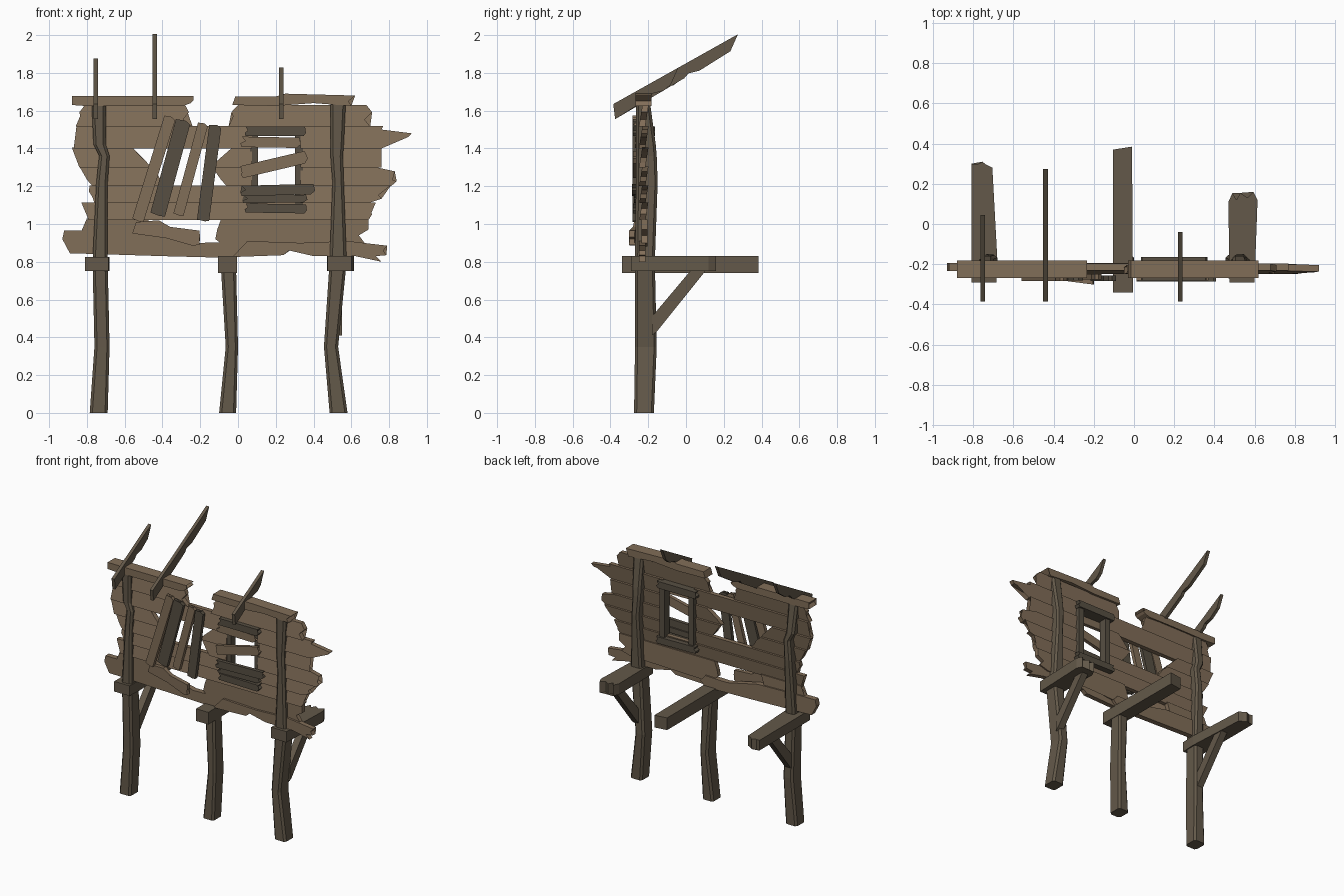
import bpy, bmesh, math
from mathutils import Vector


def material(name, rgb):
    m = bpy.data.materials.new(name)
    m.diffuse_color = (*rgb, 1)
    return m


LIGHT = material("weathered_plank", (0.222, 0.156, 0.098))
POST = material("aged_timber", (0.125, 0.099, 0.067))
DARK = material("dark_board", (0.095, 0.078, 0.055))


def finish(name, bm, mat):
    bmesh.ops.recalc_face_normals(bm, faces=bm.faces)
    me = bpy.data.meshes.new(name)
    bm.to_mesh(me)
    bm.free()
    me.materials.append(mat)
    ob = bpy.data.objects.new(name, me)
    bpy.context.collection.objects.link(ob)
    return ob


def prism(name, pts, plane, a, b, mat, warp=None):
    """Extrude a flat outline from a to b along the axis missing from plane."""
    put = {"xz": lambda p, d: (p[0], d, p[1]),
           "yz": lambda p, d: (d, p[0], p[1]),
           "xy": lambda p, d: (p[0], p[1], d)}[plane]
    bm = bmesh.new()
    r0 = [bm.verts.new(put(p, a)) for p in pts]
    r1 = [bm.verts.new(put(p, b)) for p in pts]
    n = len(pts)
    caps = [bm.faces.new(r0), bm.faces.new(r1[::-1])]
    for i in range(n):
        bm.faces.new((r0[i], r0[(i + 1) % n], r1[(i + 1) % n], r1[i]))
    bmesh.ops.triangulate(bm, faces=caps)
    if warp:
        for v in bm.verts:
            v.co.y += warp(v.co)
    return finish(name, bm, mat)


def post(name, sections, mat=POST):
    """Crooked post: chamfered sections (z, x0, x1, y0, y1) joined upward."""
    bm = bmesh.new()
    rings = []
    for z, x0, x1, y0, y1 in sections:
        c = 0.014
        ring = [(x0 + c, y0), (x1 - c, y0), (x1, y0 + c), (x1, y1 - c),
                (x1 - c, y1), (x0 + c, y1), (x0, y1 - c), (x0, y0 + c)]
        rings.append([bm.verts.new((x, y, z)) for x, y in ring])
    for lo, hi in zip(rings, rings[1:]):
        for i in range(8):
            j = (i + 1) % 8
            bm.faces.new((lo[i], lo[j], hi[j], hi[i]))
    bm.faces.new(rings[0])
    bm.faces.new(rings[-1])
    return finish(name, bm, mat)


def row(name, zb, zt, left, right):
    """Wall plank with broken ends; left/right list x from bottom to top."""
    def side(xs):
        return [(x, zb + (zt - zb) * i / (len(xs) - 1)) for i, x in enumerate(xs)]
    pts = side(left)[::-1] + side(right)
    zc = (zb + zt) / 2
    prism(name, pts, "xz", -0.24, -0.207, LIGHT, lambda c: 0.16 * (c.z - zc))


def board(name, p, q, w, y, mat, t=0.026, split=0.012, lean=0.0):
    """Nailed board from p to q in the front plane, with split ends."""
    p, q = Vector(p), Vector(q)
    d = (q - p).normalized()
    n = Vector((-d.y, d.x)) * w / 2
    pts = [p + n, p + n * 0.2 + d * split, p - n * 0.3 - d * split * 0.4, p - n,
           q - n - d * split * 0.7, q - n * 0.3 + d * split * 0.4, q + n * 0.2 - d * split, q + n]
    prism(name, pts, "xz", y, y + t, mat, lambda c: lean * (c.x - p.x))


# Three crooked posts
post("left_post", [(0, -.785, -.69, -.275, -.17), (.35, -.76, -.68, -.27, -.155),
                   (.8, -.77, -.69, -.27, -.165), (1.22, -.75, -.69, -.265, -.15),
                   (1.36, -.735, -.68, -.265, -.155), (1.42, -.765, -.70, -.265, -.16),
                   (1.64, -.775, -.70, -.265, -.19)])
post("middle_post", [(0, -.10, -.01, -.275, -.17), (.35, -.065, .0, -.27, -.155),
                     (.76, -.09, -.01, -.265, -.165)])
post("right_post", [(0, .485, .58, -.275, -.17), (.35, .455, .53, -.27, -.155),
                    (.8, .485, .575, -.27, -.165), (1.22, .50, .56, -.265, -.15),
                    (1.36, .49, .555, -.265, -.155), (1.42, .49, .56, -.265, -.16),
                    (1.64, .49, .57, -.265, -.19)])

# Floor beams reaching back, with broken ends
prism("left_beam", [(-.81, -.29), (-.685, -.29), (-.68, -.18), (-.705, .28), (-.735, .295),
                    (-.755, .31), (-.785, .295), (-.81, .30)], "xy", .75, .825, POST)
prism("middle_beam", [(-.105, -.34), (-.005, -.34), (-.01, .385), (-.105, .37)],
      "xy", .74, .83, POST)
prism("right_beam", [(.475, -.29), (.60, -.29), (.615, .12), (.595, .16), (.565, .13),
                     (.53, .155), (.51, .12), (.49, .155), (.47, .11)], "xy", .75, .83, POST)

# Diagonal braces below the outer beams
for side, x in (("left", -.725), ("right", .525)):
    prism(side + "_brace", [(-.18, .41), (-.155, .43), (.11, .76), (.03, .76), (-.18, .51)],
          "yz", x - .025, x + .025, POST)

# Sloping rafters, broken at different lengths
for name, x, e in (("left_rafter", -.753, .045), ("long_rafter", -.44, .275),
                   ("right_rafter", .23, -.04)):
    top = 1.635 + .56 * (e + .385)
    low = top - .09
    m = -.385 + (e + .385) * .6
    zm = 1.635 + .56 * (m + .385)
    prism(name, [(-.385, 1.635), (-.375, 1.555), (m - .02, zm - .085), (m, zm - .06),
                 (m + .06, zm - .045), (e - .04, low), (e, top)],
          "yz", x - .012, x + .012, POST)

# Top rails carrying the rafters
prism("left_top_rail", [(-.88, 1.63), (-.81, 1.625), (-.5, 1.635), (-.29, 1.625), (-.25, 1.64),
                        (-.235, 1.655), (-.26, 1.665), (-.235, 1.678), (-.88, 1.678), (-.86, 1.65)],
      "xz", -.268, -.182, LIGHT)
prism("right_top_rail", [(-.03, 1.63), (.2, 1.625), (.4, 1.64), (.6, 1.625), (.585, 1.65),
                         (.62, 1.68), (.25, 1.69), (.2, 1.675), (-.015, 1.675)],
      "xz", -.268, -.182, LIGHT)

# Wall planks left of the broken hole
for i, r in enumerate((
        (1.515, 1.63, (-.86, -.83, -.84, -.81), (-.24, -.29, -.26, -.28)),
        (1.30, 1.405, (-.84, -.83, -.85, -.88), (-.46, -.49, -.53, -.56)),
        (1.20, 1.305, (-.77, -.80, -.81, -.84), (-.38, -.41, -.43, -.47)))):
    row(f"left_wall_plank_{i}", *r)

# Wall planks spanning below and above the hole, up to the window
for i, r in enumerate((
        (1.40, 1.52, (-.87, -.84, -.86, -.855), (.075, .075)),
        (1.30, 1.405, (-.14, -.11, -.07, -.03), (.075, .075)),
        (1.20, 1.305, (-.06, -.09, -.10, -.14), (.075, .075)),
        (1.11, 1.205, (-.76, -.77, -.79, -.785), (.075, .075)),
        (1.02, 1.115, (-.79, -.80, -.78, -.83), (.69, .71, .69, .73)))):
    row(f"middle_wall_plank_{i}", *r)

# Wall planks right of the window, with splintered tips
for i, r in enumerate((
        (1.515, 1.63, (-.05, -.02, -.035, .0), (.70, .67, .71, .68)),
        (1.40, 1.52, (.33, .33), (.76, .70, .75, .90, .92, .76, .77)),
        (1.30, 1.405, (.33, .33), (.76, .72, .66, .70, .76)),
        (1.20, 1.305, (.33, .33), (.81, .84, .76, .83, .71)),
        (1.11, 1.205, (.33, .33), (.69, .76, .70, .72, .81)))):
    row(f"right_wall_plank_{i}", *r)

# Lower ragged planks
prism("bottom_left_plank", [(-.89, .845), (-.72, .84), (-.4, .83), (-.02, .82), (.02, .86),
                            (-.02, .905), (-.2, .90), (-.45, .955), (-.84, .965),
                            (-.92, .965), (-.93, .92)], "xz", -.235, -.195, LIGHT)
prism("bottom_right_plank", [(-.03, .825), (.24, .835), (.27, .86), (.4, .83), (.62, .83), (.76, .80),
                             (.73, .83), (.785, .835), (.77, .86), (.79, .885), (.58, .91),
                             (.33, .90), (.05, .91)], "xz", -.25, -.215, LIGHT)
prism("lower_right_plank", [(-.12, .92), (-.08, .89), (.02, .865), (.18, .885), (.3, .89), (.6, .88),
                            (.67, .90), (.64, .94), (.69, .97), (.69, 1.025),
                            (-.09, 1.025), (-.11, .97)], "xz", -.235, -.205, LIGHT)
prism("lower_left_plank", [(-.83, .96), (-.5, .94), (-.47, 1.03), (-.8, 1.03), (-.78, 1.0)],
      "xz", -.235, -.205, LIGHT)
prism("loose_plank", [(-.56, .95), (-.38, .925), (-.24, .885), (-.205, .89), (-.22, .92),
                      (-.20, .93), (-.205, .965), (-.36, .985), (-.42, 1.02), (-.54, 1.01)],
      "xz", -.255, -.225, LIGHT, lambda c: -.13 * max(0, c.x + .56))

# Leaning boards nailed across the hole
board("leaning_board_1", (-.53, 1.02), (-.36, 1.565), .062, -.283, LIGHT)
board("leaning_board_2", (-.425, 1.05), (-.29, 1.545), .08, -.28, DARK)
board("leaning_board_3", (-.315, 1.05), (-.185, 1.53), .055, -.276, LIGHT)
board("leaning_board_4", (-.185, 1.02), (-.12, 1.52), .065, -.283, DARK)

# Window frame through the wall
for name, x in (("left_jamb", .085), ("right_jamb", .322)):
    prism(name, [(x - .021, 1.08), (x + .021, 1.08), (x + .021, 1.5), (x - .021, 1.5)],
          "xz", -.235, -.178, DARK)
board("window_lintel", (.04, 1.49), (.355, 1.49), .05, -.28, DARK, .115)
board("window_sill", (.04, 1.085), (.36, 1.08), .048, -.28, DARK, .115)

# Boards nailed over the window
board("window_board_top", (.02, 1.435), (.325, 1.43), .055, -.27, LIGHT, split=.02)
board("window_board_slanted", (.02, 1.275), (.36, 1.355), .065, -.28, LIGHT, split=.02)
board("window_board_low", (.02, 1.175), (.40, 1.185), .055, -.285, DARK, split=.02)
board("window_board_bottom", (.03, 1.13), (.36, 1.135), .04, -.275, DARK, split=.02)
